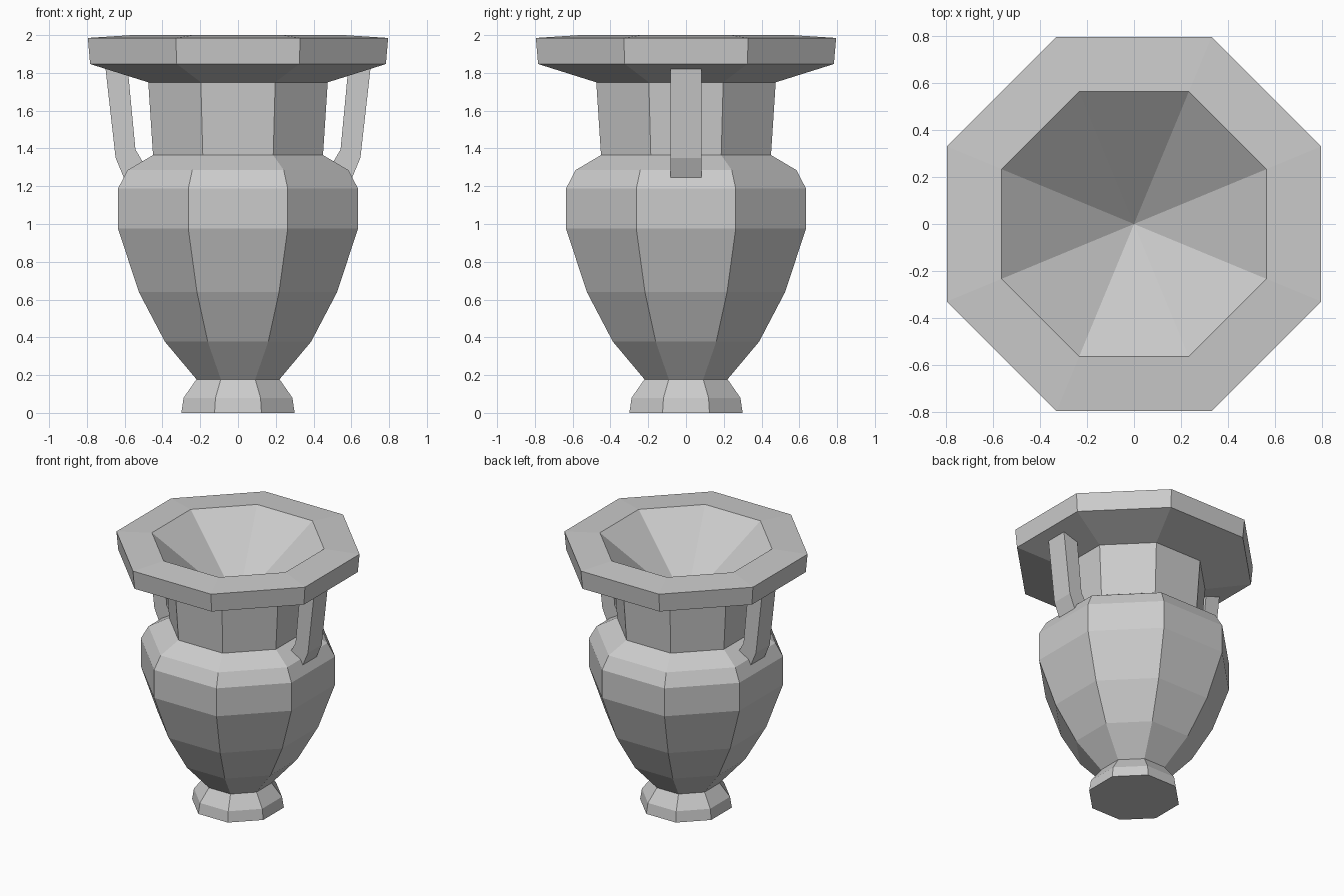
import bpy, bmesh, math

if "Cube" in bpy.data.objects:
    bpy.data.objects.remove(bpy.data.objects["Cube"])

SIDES = 8


def finish(name, bm):
    bmesh.ops.recalc_face_normals(bm, faces=bm.faces)
    mesh = bpy.data.meshes.new(name)
    bm.to_mesh(mesh)
    bm.free()
    obj = bpy.data.objects.new(name, mesh)
    bpy.context.collection.objects.link(obj)
    return obj


def lathe(name, profile, apex_z):
    # profile holds (distance to flat side, height); closed by a base and an apex
    bm = bmesh.new()
    rings = []
    for apothem, z in profile:
        r = apothem / math.cos(math.pi / SIDES)
        rings.append([bm.verts.new((r * math.cos((i + 0.5) * math.tau / SIDES),
                                    r * math.sin((i + 0.5) * math.tau / SIDES), z))
                      for i in range(SIDES)])
    for a, b in zip(rings, rings[1:]):
        for i in range(SIDES):
            j = (i + 1) % SIDES
            bm.faces.new((a[i], a[j], b[j], b[i]))
    bm.faces.new(rings[0])
    apex = bm.verts.new((0, 0, apex_z))
    for i in range(SIDES):
        bm.faces.new((rings[-1][i], rings[-1][(i + 1) % SIDES], apex))
    return finish(name, bm)


def strap(name, side):
    # bent handle: paired outer and inner outline points, extruded across y
    outer = [(0.702, 1.828), (0.648, 1.35), (0.604, 1.245)]
    inner = [(0.58, 1.785), (0.543, 1.395), (0.505, 1.33)]
    w = 0.083
    bm = bmesh.new()
    loops = [[bm.verts.new((side * x, y, z))
              for (x, z), y in ((o, -w), (o, w), (n, w), (n, -w))]
             for o, n in zip(outer, inner)]
    for a, b in zip(loops, loops[1:]):
        for i in range(4):
            j = (i + 1) % 4
            bm.faces.new((a[i], a[j], b[j], b[i]))
    bm.faces.new(loops[0])
    bm.faces.new(loops[-1])
    return finish(name, bm)


# Foot, body, neck, lip and funnel-shaped opening
lathe("urn_body", [
    (0.30, 0.0), (0.288, 0.08), (0.22, 0.178),
    (0.387, 0.377), (0.525, 0.64), (0.635, 0.975), (0.635, 1.188),
    (0.585, 1.285), (0.45, 1.365),
    (0.475, 1.75), (0.783, 1.847), (0.795, 1.985), (0.563, 2.0),
], 1.52)

# Handles on the left and right
strap("handle_right", 1)
strap("handle_left", -1)
